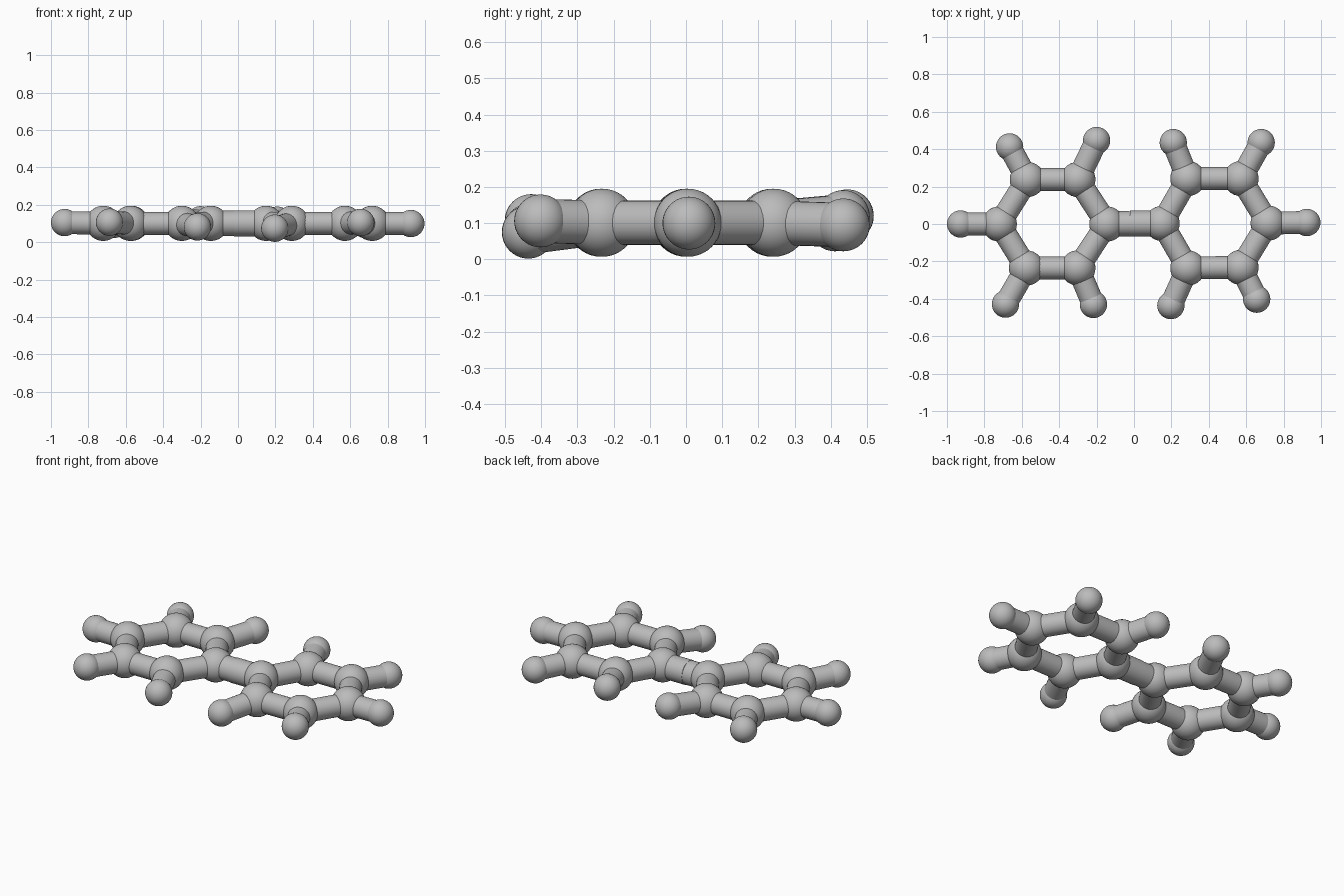
import bpy
from mathutils import Vector

cube = bpy.data.objects.get("Cube")
if cube:
    bpy.data.objects.remove(cube, do_unlink=True)

# One shared grey
grey = bpy.data.materials.new("light_grey")
grey.use_nodes = True
colour = (0.5, 0.5, 0.5, 1)
grey.diffuse_color = colour
grey.node_tree.nodes["Principled BSDF"].inputs["Base Color"].default_value = colour

RING_R, OUTER_R, BOND_R, LINK_R = 0.094, 0.073, 0.061, 0.068


def ball(name, centre, radius):
    bpy.ops.mesh.primitive_uv_sphere_add(segments=32, ring_count=20, radius=radius, location=centre)
    obj = bpy.context.object
    obj.name = name
    obj.data.materials.append(grey)
    bpy.ops.object.shade_smooth()


def rod(name, start, end, radius):
    start, end = Vector(start), Vector(end)
    axis = end - start
    bpy.ops.mesh.primitive_cylinder_add(vertices=32, radius=radius, depth=axis.length,
                                        location=(start + end) / 2)
    obj = bpy.context.object
    obj.name = name
    obj.rotation_euler = axis.to_track_quat("Z", "Y").to_euler()
    obj.data.materials.append(grey)
    bpy.ops.object.shade_smooth_by_angle()


# Ring balls start at the inner one and go round; outer balls pair with the rest
Z = 0.101
rings = {
    "right": (
        [(-0.145, 0, Z), (-0.3, 0.238, Z), (-0.57, 0.238, Z),
         (-0.72, 0, Z), (-0.575, -0.235, Z), (-0.3, -0.235, Z)],
        [(-0.2, 0.446, 0.12), (-0.665, 0.412, 0.095), (-0.927, 0, 0.105),
         (-0.687, -0.428, 0.107), (-0.217, -0.43, 0.082)]),
    "left": (
        [(0.15, 0.003, Z), (0.288, 0.243, Z), (0.572, 0.243, Z),
         (0.717, 0.005, Z), (0.572, -0.232, Z), (0.288, -0.235, Z)],
        [(0.21, 0.435, 0.118), (0.68, 0.435, 0.095), (0.924, 0.008, 0.1),
         (0.656, -0.402, 0.106), (0.197, -0.436, 0.075)]),
}

for side, (ring, outer) in rings.items():
    for i, centre in enumerate(ring):
        ball(f"{side}_ring_ball_{i}", centre, RING_R)
        rod(f"{side}_ring_rod_{i}", centre, ring[(i + 1) % len(ring)], BOND_R)
    for i, (inner, tip) in enumerate(zip(ring[1:], outer)):
        ball(f"{side}_outer_ball_{i}", tip, OUTER_R)
        rod(f"{side}_outer_rod_{i}", inner, tip, BOND_R)

# Link between the rings, in two halves with a seam
seam = (-0.022, 0.002, Z)
rod("right_link_half", rings["right"][0][0], seam, LINK_R)
rod("left_link_half", seam, rings["left"][0][0], LINK_R + 0.002)
